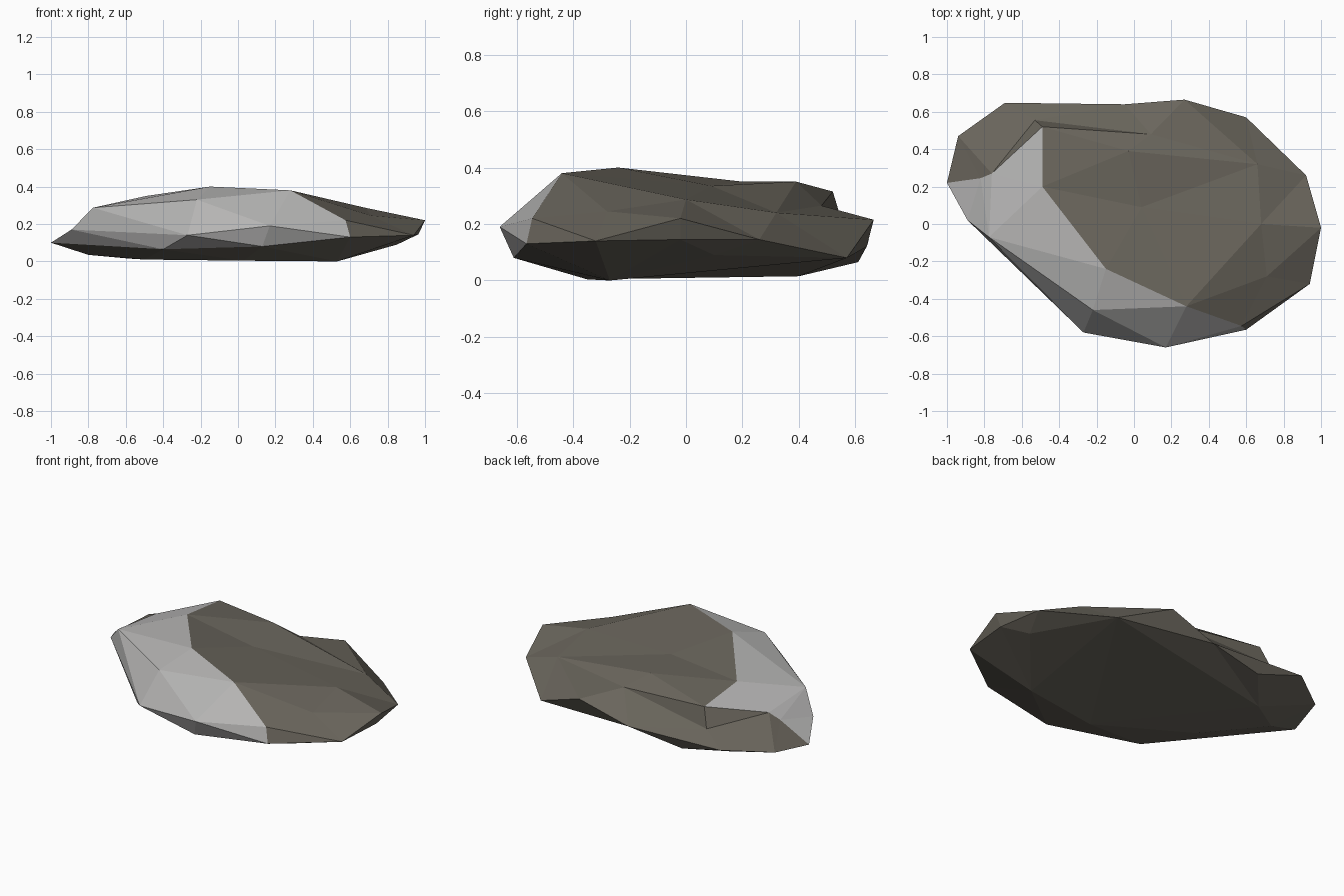
import bpy, bmesh
from mathutils import Vector
from mathutils.geometry import delaunay_2d_cdt

if "Cube" in bpy.data.objects:
    bpy.data.objects.remove(bpy.data.objects["Cube"])

# Outer rim of the flat boulder, counter-clockwise from the left tip
rim = [(-1, .22, .10), (-.89, .02, .17), (-.27, -.58, .14), (.17, -.66, .19),
       (.6, -.565, .13), (.94, -.32, .14), (1, -.02, .22), (.92, .26, .145),
       (.6, .57, .08), (.27, .665, .215), (-.05, .64, .12), (-.69, .648, .145),
       (-.94, .47, .13)]

# Crest between the pale broken front and the dark top
crest = [(-.49, .52, .315), (-.49, .2, .35), (-.15, -.24, .40),
         (.28, -.44, .38), (.575, -.545, .22)]
# Pale edge running from the left tip up to the crest
left_edge = [(-.82, .245, .215), (-.76, .27, .255)]
# Step at the back, and other bumps on top
shelf_top = [(-.03, .39, .35), (.66, .32, .24)]
shelf_foot = [(-.53, .555, .2), (.09, .48, .265)]
bumps = [(-.22, -.46, .33), (.04, .09, .335), (.71, -.28, .245), (.68, 0, .287),
         (-.775, -.07, .287)]
# Underside
under = [(-.8, .25, .035), (-.4, -.42, .065), (.13, -.61, .08), (-.5, -.05, .01),
         (.03, -.35, .004), (.53, -.27, .0), (-.58, .4, .015), (-.4, .61, .065),
         (.85, .1, .09), (.965, -.02, .145)]


def sheet(bm, inner, folds):
    """Triangulate rim + inner points as a height field; folds are forced edges."""
    pts = rim + inner
    edges = [(pts.index(a), pts.index(b)) for a, b in folds]
    res = delaunay_2d_cdt([Vector(p[:2]) for p in pts], edges,
                          [list(range(len(rim)))], 1, 1e-5)
    verts = []
    for co, src in zip(res[0], res[3]):
        if src:
            z = pts[src[0]][2]
        else:
            near = sorted(pts, key=lambda p: (Vector(p[:2]) - co).length)[:2]
            z = (near[0][2] + near[1][2]) / 2
        verts.append(bm.verts.new((co.x, co.y, z)))
    return [bm.faces.new([verts[i] for i in f]) for f in res[2]]


def crest_y(x):
    """Back limit of the pale break at a given x."""
    line = [rim[0]] + left_edge + crest + [rim[4]]
    for a, b in zip(line, line[1:]):
        if b[0] > a[0] and a[0] <= x <= b[0]:
            return a[1] + (b[1] - a[1]) * (x - a[0]) / (b[0] - a[0])
    return -9


def material(name, rgb):
    m = bpy.data.materials.new(name)
    m.diffuse_color = (*rgb, 1)
    m.use_nodes = True
    m.node_tree.nodes["Principled BSDF"].inputs["Base Color"].default_value = m.diffuse_color
    return m


def chain(*pts):
    return list(zip(pts, pts[1:]))


bm = bmesh.new()
folds = (chain(rim[0], *left_edge, *crest, rim[4])
         + chain(crest[0], *shelf_top, rim[9])               # upper lip of the step
         + chain(left_edge[1], *shelf_foot, shelf_top[0])    # foot of the step
         + chain(shelf_foot[1], rim[9])
         + chain(crest[0], shelf_foot[0])
         + chain(rim[3], bumps[0], bumps[4])                 # pale facets
         + chain(crest[3], bumps[2], crest[4], rim[5]))      # right front corner

# Upper side: pale in front of the crest
for f in sheet(bm, crest + left_edge + shelf_top + shelf_foot + bumps, folds):
    c = f.calc_center_median()
    f.material_index = int(c.y < crest_y(c.x))

# Lower side: pale on the steep front skirt only
skirt = (chain(rim[0], *under[1:3], rim[4]) + chain(rim[5], under[9], rim[7])
         + chain(rim[8], under[6], under[3], under[4], under[5], rim[8]))
for f in sheet(bm, under, skirt):
    c = f.calc_center_median()
    f.material_index = int(c.z > .092 and c.x < .5 and c.y < .15)

bmesh.ops.remove_doubles(bm, verts=bm.verts, dist=.0005)
bmesh.ops.recalc_face_normals(bm, faces=bm.faces)
mesh = bpy.data.meshes.new("flat_boulder")
bm.to_mesh(mesh)
bm.free()
mesh.materials.append(material("weathered brown stone", (.143, .131, .107)))
mesh.materials.append(material("pale broken stone", (.465, .46, .455)))
bpy.context.collection.objects.link(bpy.data.objects.new("flat_boulder", mesh))
